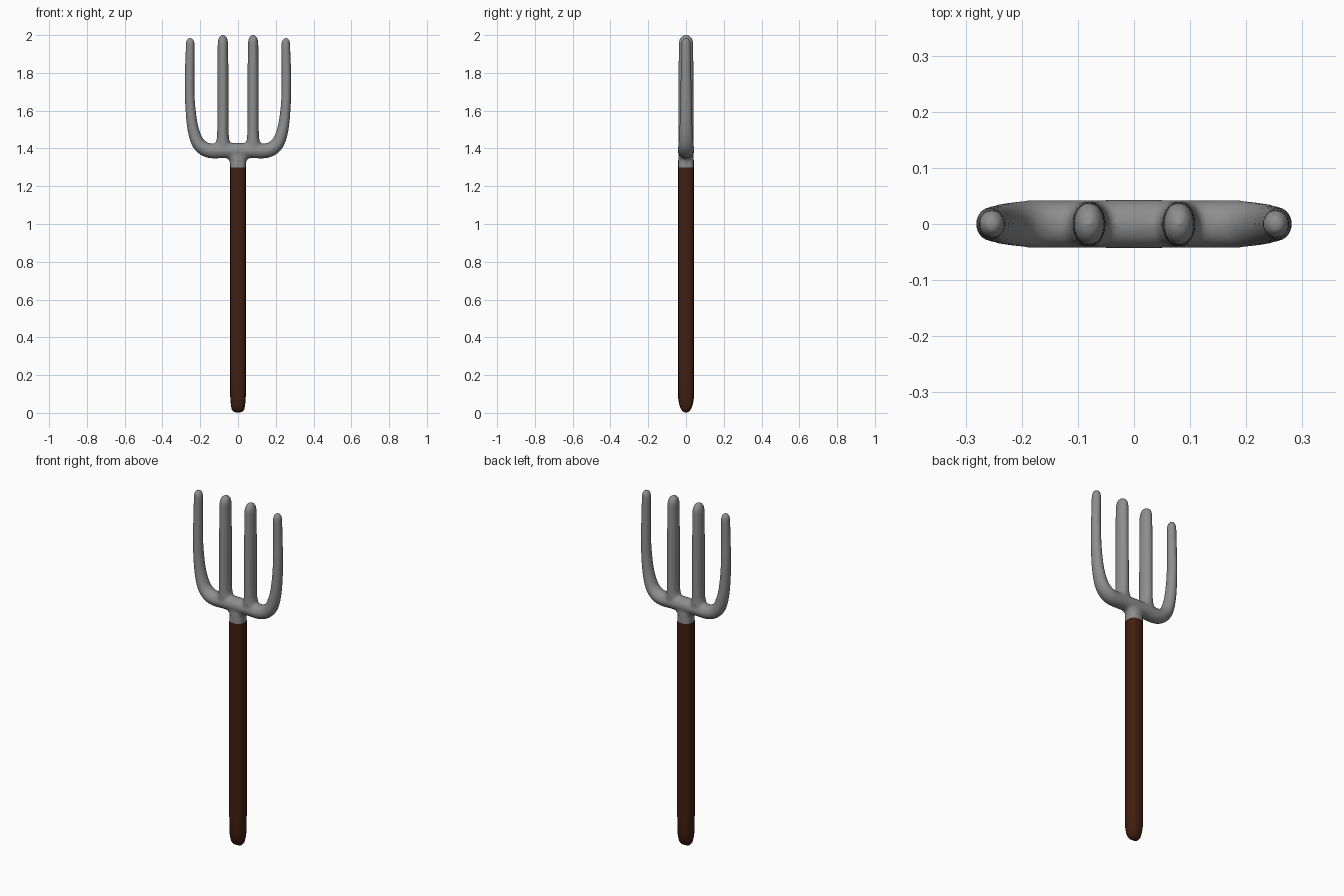
import bpy, bmesh, math
from mathutils import Vector

if "Cube" in bpy.data.objects:
    bpy.data.objects.remove(bpy.data.objects["Cube"])

SIDES = 16


def smooth_stations(st, steps):
    """Catmull-Rom through (x, z, rx, ry) stations."""
    pts = [Vector(s) for s in st]
    ext = [2 * pts[0] - pts[1]] + pts + [2 * pts[-1] - pts[-2]]
    out = []
    for a, b, c, d in zip(ext, ext[1:], ext[2:], ext[3:]):
        for i in range(steps):
            t = i / steps
            out.append(0.5 * (2 * b + (c - a) * t + (2 * a - 5 * b + 4 * c - d) * t * t
                              + (3 * b - a - 3 * c + d) * t ** 3))
    return out + [pts[-1]]


def material(name, rgb):
    m = bpy.data.materials.new(name)
    m.diffuse_color = (*rgb, 1)
    m.use_nodes = True
    m.node_tree.nodes["Principled BSDF"].inputs["Base Color"].default_value = m.diffuse_color
    return m


wood = material("wood", (0.055, 0.013, 0.005))
metal = material("metal", (0.27, 0.27, 0.27))


def sweep(name, st, mat, steps=1, power=2.0):
    """Capped (super)elliptical tube along a path in the XZ plane."""
    if steps > 1:
        st = smooth_stations(st, steps)
    bm = bmesh.new()
    rings = []
    for i, (x, z, rx, ry) in enumerate(st):
        p, q = st[max(i - 1, 0)], st[min(i + 1, len(st) - 1)]
        t = Vector((q[0] - p[0], q[1] - p[1])).normalized()
        ring = []
        for k in range(SIDES):
            a = 2 * math.pi * k / SIDES
            c, s = (math.copysign(abs(f) ** (2 / power), f) for f in (math.cos(a), math.sin(a)))
            ring.append(bm.verts.new((x + t.y * rx * c, ry * s, z - t.x * rx * c)))
        rings.append(ring)
    for r, s in zip(rings, rings[1:]):
        for k in range(SIDES):
            j = (k + 1) % SIDES
            bm.faces.new((r[k], r[j], s[j], s[k]))
    bm.faces.new(rings[0][::-1])
    bm.faces.new(rings[-1])
    bmesh.ops.recalc_face_normals(bm, faces=bm.faces)
    me = bpy.data.meshes.new(name)
    bm.to_mesh(me)
    bm.free()
    me.materials.append(mat)
    for f in me.polygons:
        f.use_smooth = len(f.vertices) == 4
    ob = bpy.data.objects.new(name, me)
    bpy.context.collection.objects.link(ob)
    return ob


def tip(x, z, rx, ry, length):
    """Rounded end stations finishing at height z."""
    return [(x, z - length * (1 - math.sin(a)), rx * math.cos(a), ry * math.cos(a))
            for a in (math.radians(d) for d in (0, 25, 45, 65, 80, 89))]


# Wooden handle with rounded butt
sweep("handle", [
    (0, 0.003, 0.012, 0.008), (0, 0.008, 0.026, 0.018), (0, 0.02, 0.034, 0.027),
    (0, 0.045, 0.038, 0.036), (0, 0.08, 0.041, 0.042), (0, 0.2, 0.042, 0.042),
    (0, 1.1, 0.042, 0.042), (0, 1.298, 0.042, 0.042)], wood, power=2.9)

# Metal collar at the top of the handle
sweep("collar", [(0, 1.298, 0.042, 0.042), (0, 1.32, 0.0425, 0.042),
                 (0, 1.335, 0.043, 0.041)], metal, power=2.7)

# Neck flaring into the crossbar
head = [sweep("neck", [(0, 1.305, 0.042, 0.041), (0, 1.33, 0.045, 0.042),
                       (0, 1.345, 0.053, 0.042), (0, 1.357, 0.067, 0.040),
                       (0, 1.39, 0.09, 0.036)], metal, 3)]

# Crossbar bending up into the two outer tines
half = [(0.08, 1.388, 0.040, 0.043), (0.14, 1.387, 0.040, 0.043),
        (0.18, 1.399, 0.038, 0.043), (0.213, 1.432, 0.035, 0.040),
        (0.236, 1.495, 0.031, 0.036), (0.249, 1.58, 0.028, 0.033),
        (0.256, 1.70, 0.026, 0.030), (0.255, 1.85, 0.025, 0.027)]
right = smooth_stations(half, 3) + [Vector(s) for s in tip(0.253, 1.988, 0.024, 0.026, 0.035)]
left = [Vector((-s[0], s[1], s[2], s[3])) for s in reversed(right)]
head.append(sweep("outer_tines", left + [Vector((0, 1.389, 0.041, 0.044))] + right, metal))

# Inner tines with flared roots
for x in (-0.08, 0.08):
    head.append(sweep("inner_tine", [
        (x, 1.39, 0.058, 0.038), (x, 1.415, 0.048, 0.041), (x, 1.432, 0.038, 0.042),
        (x, 1.455, 0.032, 0.042), (x, 1.52, 0.030, 0.042),
        (x, 1.80, 0.030, 0.041)] + tip(x, 2.003, 0.028, 0.039, 0.045), metal))

# Fuse the forged head into one smoothly blended surface
bpy.ops.object.select_all(action='DESELECT')
for ob in head:
    ob.select_set(True)
bpy.context.view_layer.objects.active = head[0]
bpy.ops.object.join()
fork = bpy.context.view_layer.objects.active
fork.name = "fork_head"
remesh = fork.modifiers.new("fuse", 'REMESH')
remesh.mode = 'VOXEL'
remesh.voxel_size = 0.007
remesh.use_smooth_shade = True
blend = fork.modifiers.new("blend", 'SMOOTH')
blend.factor = 0.5
blend.iterations = 8
